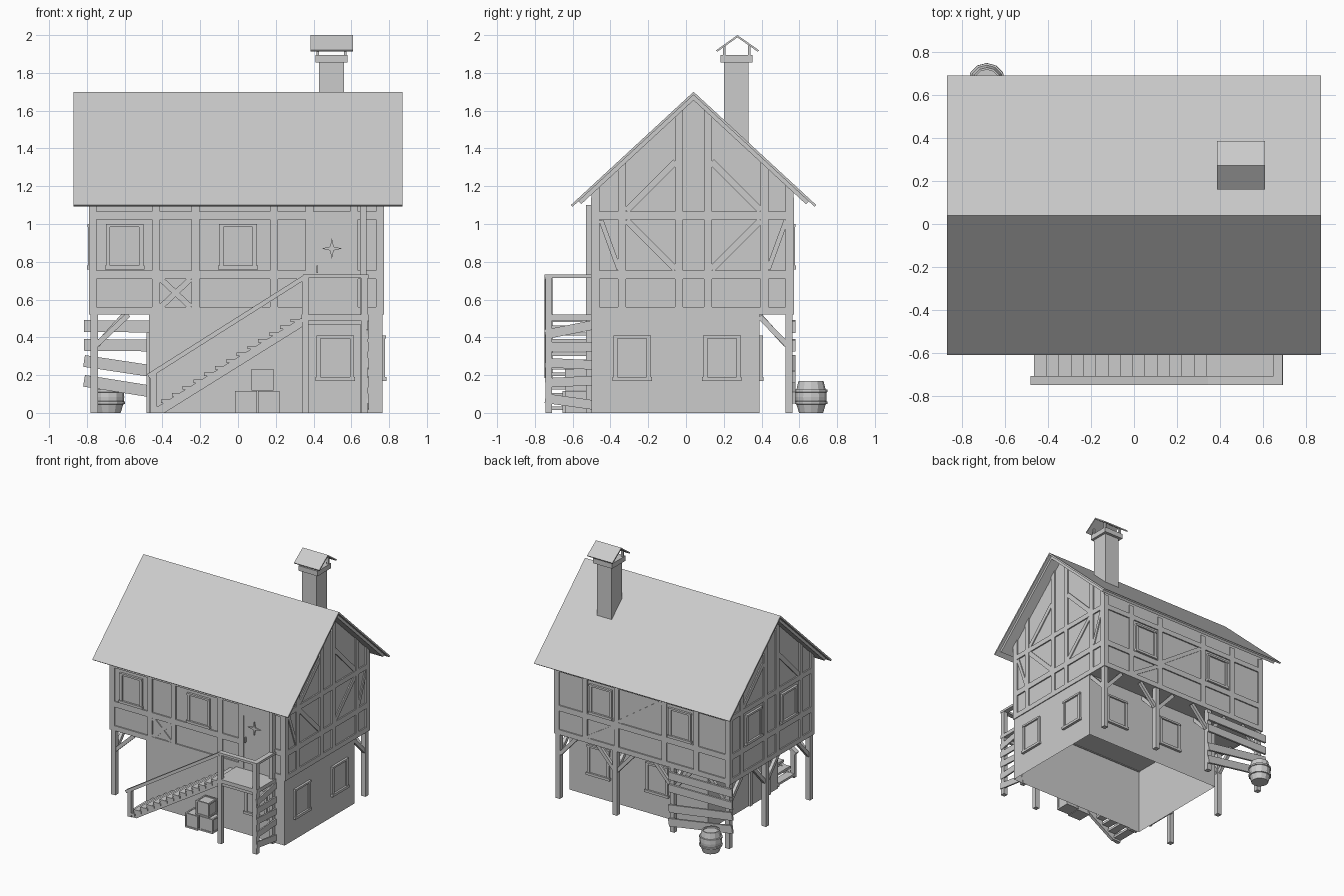
import bpy, bmesh, math
from mathutils import Vector

if "Cube" in bpy.data.objects:
    bpy.data.objects.remove(bpy.data.objects["Cube"])

grey = bpy.data.materials.new("weathered grey")
grey.diffuse_color = (0.6, 0.6, 0.6, 1)
grey.use_nodes = True
grey.node_tree.nodes["Principled BSDF"].inputs["Base Color"].default_value = grey.diffuse_color
parts = {}

# Wall planes: (axis of the normal, position, outward sign)
FRONT, BACK, LEFT, RIGHT = ('y', -.492, -1), ('y', .562, 1), ('x', -.78, -1), ('x', .762, 1)
LOW_BACK, LOW_LEFT = ('y', .39, 1), ('x', -.47, -1)
X0, Y0 = ('x', 0, 1), ('y', 0, 1)


def prism(part, plane, poly, d0, d1, caps=True):
    """Extrude a (u, z) outline along the normal of a plane, from depth d0 to d1."""
    bm = parts.setdefault(part, bmesh.new())
    axis, pos, s = plane

    def pt(u, z, d):
        return (u, pos + s * d, z) if axis == 'y' else (pos + s * d, u, z)
    a = [bm.verts.new(pt(u, z, d0)) for u, z in poly]
    b = [bm.verts.new(pt(u, z, d1)) for u, z in poly]
    n = len(poly)
    for i in range(n):
        j = (i + 1) % n
        bm.faces.new((a[i], a[j], b[j], b[i]))
    if caps:
        bm.faces.new(a[::-1])
        bm.faces.new(b)


def rect(part, plane, u0, u1, z0, z1, d0=0, d1=.01):
    prism(part, plane, [(u0, z0), (u1, z0), (u1, z1), (u0, z1)], d0, d1)


def box(part, x0, x1, y0, y1, z0, z1):
    rect(part, Y0, x0, x1, z0, z1, y0, y1)


def bar(part, plane, p, q, w, d0=0, d1=.008):
    p, q = Vector(p), Vector(q)
    t = (q - p).normalized() * (w / 2)
    n = Vector((-t.y, t.x))
    prism(part, plane, [p - n, q - n, q + n, p + n], d0, d1)


def window(plane, u, z, h=.24):
    rect("window_panes", plane, u - .08, u + .08, z, z + h, 0, .005)
    for s in (-1, 1):
        rect("window_frames", plane, u + s * .088 - .011, u + s * .088 + .011, z, z + h, 0, .014)
    rect("window_frames", plane, u - .1, u + .1, z + h - .015, z + h, 0, .018)
    rect("window_frames", plane, u - .105, u + .105, z, z + .02, 0, .02)


def slope(y):
    """Height of the underside of the roof."""
    return 1.67 - .923 * abs(y - .04)


# Upper storey with gables, and lower storey left open underneath
prism("upper_storey", X0, [(-.492, .525), (.562, .525), (.562, slope(.562)), (.04, 1.67),
                           (-.492, slope(-.492))], -.78, .762)
bm = parts["lower_storey"] = bmesh.new()
ring = [(-.47, -.5), (.765, -.5), (.765, .39), (-.47, .39)]
low, top = [[bm.verts.new((x, y, z)) for x, y in ring] for z in (0, .525)]
for i in range(4):
    bm.faces.new((low[i], low[(i + 1) % 4], top[(i + 1) % 4], top[i]))

# Timber framing: horizontal rails round the whole house
for plane, a, b in ((FRONT, -.79, .772), (BACK, -.79, .772), (LEFT, -.5, .57), (RIGHT, -.5, .57)):
    for z0, z1 in ((.52, .56), (.71, .755), (1.025, 1.065)):
        spans = [(a, b)]
        if plane is FRONT and z0 < 1:
            spans = [(a, .4), (.59, b)]
        for u0, u1 in spans:
            rect("timber_rails", plane, u0, u1, z0, z1)

# Vertical studs
for plane, studs in ((FRONT, (-.79, -.455, -.245, .17, .357, .592, .73)),
                     (BACK, (-.79, -.51, -.225, .2, .48, .73))):
    for u in studs:
        rect("timber_studs", plane, u, u + .042, .52, 1.14)
for plane in (LEFT, RIGHT):
    for u in (-.5, -.36, -.057, .095, .395, .528):
        v = u + .042
        prism("timber_studs", plane, [(u, .52), (v, .52), (v, slope(v)), (u, slope(u))], 0, .01)

# Diagonal braces
bar("timber_braces", FRONT, (-.41, .71), (-.25, .56), .03)
bar("timber_braces", FRONT, (-.41, .56), (-.25, .71), .03)
bar("timber_braces", BACK, (-.18, 1.02), (.2, .76), .03)
bar("timber_braces", BACK, (.24, .71), (.48, .56), .03)
for plane in (LEFT, RIGHT):
    for s in (-1, 1):
        c = .04
        bar("timber_braces", plane, (c + s * .095, 1.33), (c + s * .355, 1.07), .035)
        if plane is RIGHT:
            bar("timber_braces", plane, (c + s * .095, .76), (c + s * .355, 1.02), .035)
            bar("timber_braces", plane, (c + s * .395, .76), (c + s * .49, 1.02), .025)

# Windows
for u in (-.6, 0):
    window(FRONT, u, .76)
for u in (.36, -.345):
    window(BACK, u, .76)
for u in (-.185, .265):
    window(LEFT, u, .76)
for u in (-.285, .19):
    window(('x', .765, 1), u, .17)
for u in (.5, -.02):
    window(LOW_BACK, u, .17)
window(('y', -.5, -1), .515, .17)

# Doors, with a star ornament and a handle on the upper one
rect("upper_door", FRONT, .4, .592, .52, .95, 0, .006)
rect("door_head", FRONT, .4, .592, .95, 1.025, 0, .01)
star = [((.055 if k % 2 == 0 else .014) * math.cos(k * math.pi / 4) + .497,
         (.055 if k % 2 == 0 else .014) * math.sin(k * math.pi / 4) + .87) for k in range(8)]
prism("door_star", FRONT, star, .006, .016)
rect("door_handle", FRONT, .415, .424, .74, .78, .006, .025)
rect("lower_door", LOW_LEFT, -.36, -.15, 0, .4, 0, .008)
for u in (-.385, -.15):
    rect("lower_door_frame", LOW_LEFT, u, u + .025, 0, .425, 0, .015)
rect("lower_door_frame", LOW_LEFT, -.36, -.15, .4, .425, 0, .015)

# Roof shell and the thinner boarding under it
prism("roof", X0, [(-.61, 1.1), (.04, 1.7), (.69, 1.1), (.68, 1.092), (.04, 1.683), (-.6, 1.092)], -.87, .87)
prism("roof_boarding", X0, [(-.57, 1.12), (.04, 1.683), (.65, 1.12), (.635, 1.105), (.04, 1.655),
                            (-.555, 1.105)], -.845, .845)

# Chimney with collar and little pitched cap
box("chimney", .43, .56, .2, .33, 1.35, 1.87)
box("chimney_collar", .41, .58, .183, .353, 1.855, 1.895)
for x in (.415, .56):
    for y in (.195, .327):
        box("chimney_cap_legs", x, x + .015, y, y + .015, 1.89, 1.945)
prism("chimney_cap", X0, [(.16, 1.92), (.272, 2), (.386, 1.92), (.38, 1.912), (.272, 1.988), (.166, 1.912)],
      .385, .61)

# Posts under the overhang with knee braces
for x in (-.78, -.29, .22, .728):
    box("overhang_posts", x, x + .038, .526, .564, 0, .53)
    for s in (-1, 1):
        if -.8 < x + s * .17 < .76:
            bar("knee_braces", Y0, (x + .019 + s * .015, .36), (x + .019 + s * .16, .52), .028, .533, .558)
    bar("knee_braces", X0, (.535, .36), (.39, .51), .028, x + .006, x + .032)
for y in (-.498, .06):
    box("overhang_posts", -.78, -.742, y, y + .038, 0, .53)
    bar("knee_braces", Y0, (-.75, .36), (-.58, .52), .028, y + .006, y + .032)
for y, s in ((-.479, 1), (.079, -1), (.079, 1), (.545, -1)):
    bar("knee_braces", X0, (y + s * .015, .36), (y + s * .16, .52), .028, -.774, -.748)

# Crooked plank fence at the back corner
for a, b in ((.46, .455), (.36, .355), (.275, .19), (.17, .08)):
    bar("fence_planks", Y0, (-.815, a), (-.25, b), .062, .564, .58)

# Landing with posts, rails and planked side
box("landing", .335, .69, -.745, -.5, .49, .52)
box("landing_beam", .37, .655, -.735, -.715, .465, .49)
for x in (.338, .652):
    box("landing_posts", x, x + .036, -.745, -.71, 0, .72)
box("landing_wall_post", .645, .68, -.53, -.495, 0, 1.1)
box("landing_rail", .345, .69, -.748, -.708, .715, .733)
box("landing_rail", .65, .69, -.708, -.5, .715, .733)
for z, t in ((.44, .05), (.35, 0), (.26, -.012), (.165, .012), (.06, -.035)):
    bar("landing_planks", X0, (-.745, z - t / 2), (-.495, z + t / 2), .05, .68, .692)

# Stairs: two stringers, fourteen treads, sloping handrail
for y in (-.735, -.53):
    prism("stair_stringers", Y0, [(-.46, 0), (-.39, 0), (.34, .455), (.34, .505), (-.46, .012)], y, y + .025)
for i in range(14):
    x, z = -.465 + i * .0572, .024 + i * .0357
    box("stair_treads", x, x + .066, -.742, -.5, z - .008, z + .01)
bar("stair_handrail", Y0, (-.475, .195), (.35, .717), .024, -.748, -.708)
box("stair_newel", -.465, -.43, -.742, -.712, 0, .21)

# Stacked crates: body with raised rims
for x, y, z in ((-.015, -.655, 0), (.105, -.64, 0), (.072, -.64, .118)):
    box("crates", x + .006, x + .109, y + .006, y + .109, z, z + .11)
    for a in (0, .103):
        for h in (0, .103):
            box("crate_rims", x, x + .115, y + a, y + a + .012, z + h, z + h + .012)
            box("crate_rims", x + a, x + a + .012, y, y + .115, z + h, z + h + .012)
        for b in (0, .103):
            box("crate_rims", x + a, x + a + .012, y + b, y + b + .012, z, z + .115)

# Barrel: turned profile with hoops and a sunken lid
bm = parts["barrel"] = bmesh.new()
profile = [(.064, 0), (.077, .045), (.086, .047), (.087, .06), (.081, .062), (.083, .085), (.081, .108),
           (.087, .11), (.086, .123), (.077, .125), (.066, .17), (.056, .17), (.056, .158)]
N = 12
rings = [[bm.verts.new((-.685 + r * math.cos(2 * math.pi * k / N), .662 + r * math.sin(2 * math.pi * k / N), z))
          for k in range(N)] for r, z in profile]
for lo, hi in zip(rings, rings[1:]):
    for k in range(N):
        bm.faces.new((lo[k], lo[(k + 1) % N], hi[(k + 1) % N], hi[k]))
bm.faces.new(rings[0][::-1])
bm.faces.new(rings[-1])

# Turn every part into an object
for name, bm in parts.items():
    if name != "lower_storey":
        bmesh.ops.recalc_face_normals(bm, faces=bm.faces)
    mesh = bpy.data.meshes.new(name)
    bm.to_mesh(mesh)
    bm.free()
    mesh.materials.append(grey)
    bpy.context.collection.objects.link(bpy.data.objects.new(name, mesh))
